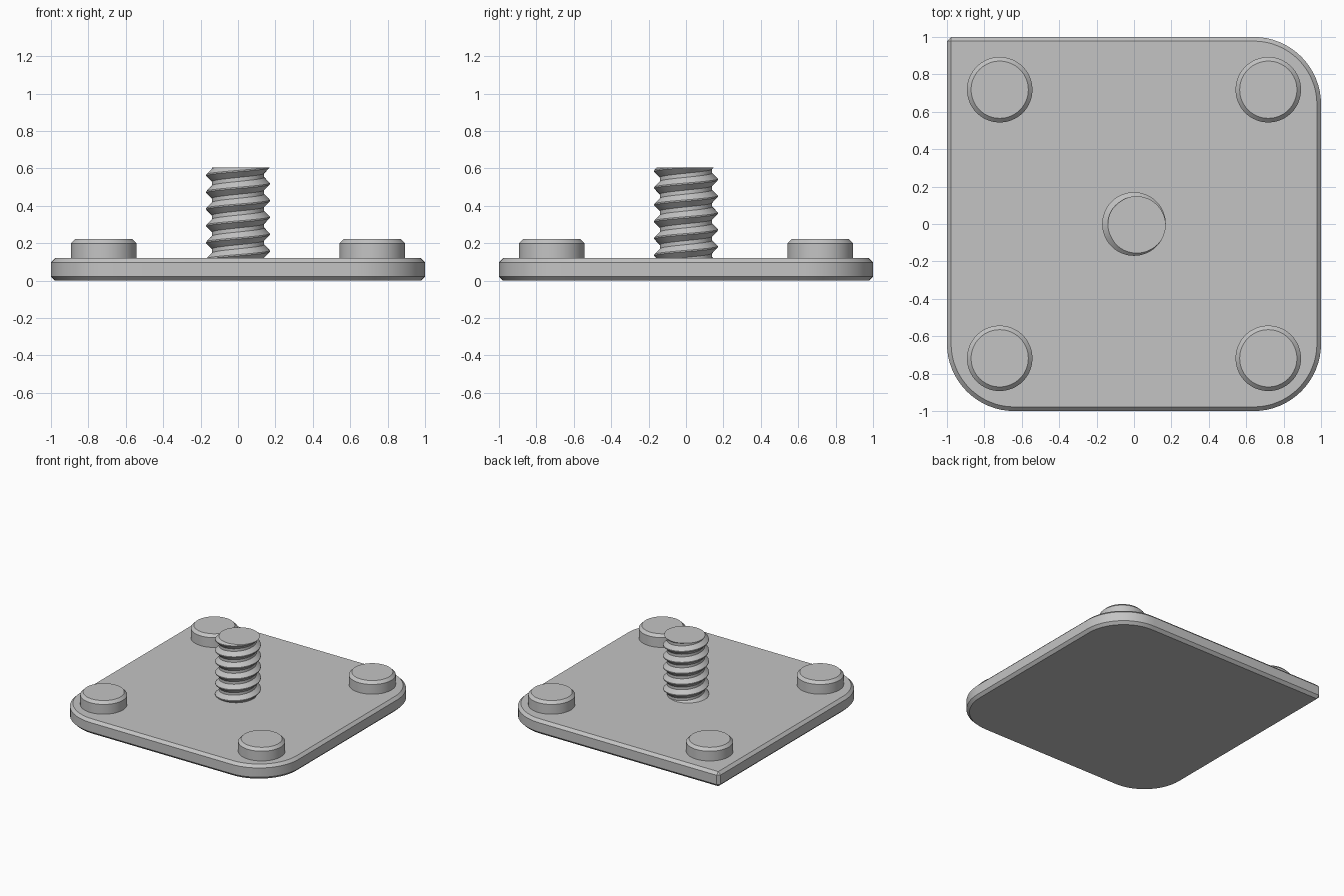
import bpy
import bmesh
from math import cos, sin, pi, radians

cube = bpy.data.objects.get("Cube")
if cube:
    bpy.data.objects.remove(cube, do_unlink=True)

PLATE_TOP = 0.12
CHAMFER = 0.022

grey = bpy.data.materials.new("plain grey")
grey.use_nodes = True
grey.diffuse_color = (0.55, 0.55, 0.55, 1)
grey.node_tree.nodes["Principled BSDF"].inputs["Base Color"].default_value = grey.diffuse_color


def finish(name, bm, chamfer=0.0, smooth=30):
    """Turn a bmesh into a named object with optional chamfered edges."""
    bmesh.ops.recalc_face_normals(bm, faces=bm.faces)
    mesh = bpy.data.meshes.new(name)
    bm.to_mesh(mesh)
    bm.free()
    mesh.materials.append(grey)
    obj = bpy.data.objects.new(name, mesh)
    bpy.context.collection.objects.link(obj)
    bpy.ops.object.select_all(action="DESELECT")
    obj.select_set(True)
    bpy.context.view_layer.objects.active = obj
    if chamfer:
        mod = obj.modifiers.new("chamfer", "BEVEL")
        mod.width = chamfer
        mod.segments = 1
        mod.limit_method = "ANGLE"
        mod.angle_limit = radians(40)
        mod.use_clamp_overlap = False
        bpy.ops.object.modifier_apply(modifier=mod.name)
    bpy.ops.object.shade_smooth_by_angle(angle=radians(smooth))
    return obj


def prism(outline, z0, z1):
    """Extrude a closed outline from z0 to z1."""
    bm = bmesh.new()
    face = bm.faces.new([bm.verts.new((x, y, z0)) for x, y in outline])
    grown = bmesh.ops.extrude_face_region(bm, geom=[face])["geom"]
    top = [g for g in grown if isinstance(g, bmesh.types.BMVert)]
    bmesh.ops.translate(bm, verts=top, vec=(0, 0, z1 - z0))
    return bm


def arc(cx, cy, r, start, sweep, steps):
    return [(cx + r * cos(start + sweep * i / steps),
             cy + r * sin(start + sweep * i / steps)) for i in range(steps + 1)]


# Base plate: three rounded corners and one square corner
R = 0.36
C = 1 - R
outline = arc(C, C, R, 0, pi / 2, 16) + [(-1, 1)]
outline += arc(-C, -C, R, pi, pi / 2, 16) + arc(C, -C, R, 1.5 * pi, pi / 2, 16)
finish("base_plate", prism(outline, 0, PLATE_TOP), CHAMFER)

# Four round pads near the corners
for side, sx in (("left", 1), ("right", -1)):
    for end, sy in (("front", -1), ("back", 1)):
        ring = arc(sx * 0.718, sy * 0.718, 0.175, 0, 2 * pi, 64)[:-1]
        finish(f"{end}_{side}_pad", prism(ring, 0.07, 0.222), CHAMFER)

# Central threaded stud: a right-handed helical V thread cut flat at both ends
PITCH = 0.09
ROOT, CREST = 0.14, 0.17
Z_LOW, Z_HIGH = PLATE_TOP - 0.01, 0.605
PHASE = 0.515
STEPS = 64
# Thread section over one pitch: (fraction of pitch, radius)
SECTION = [(0, CREST), (0.08, CREST), (0.42, ROOT), (0.66, ROOT), (1, CREST)]


def thread_radius(t):
    for (a, ra), (b, rb) in zip(SECTION, SECTION[1:]):
        if t <= b:
            return ra + (rb - ra) * (t - a) / (b - a)
    return CREST


bm = bmesh.new()
columns = []
for j in range(STEPS + 1):
    turn = j / STEPS
    column = []
    for k in range(-8, 4):
        for frac, _ in SECTION[:-1]:
            shift = PHASE + PITCH * turn
            z = min(max(shift + PITCH * (k + frac), Z_LOW), Z_HIGH)
            r = thread_radius(((z - shift) / PITCH + 1e-6) % 1)
            a = 2 * pi * turn
            column.append(bm.verts.new((r * cos(a), r * sin(a), z)))
    columns.append(column)
for one, two in zip(columns, columns[1:]):
    for i in range(len(one) - 1):
        bm.faces.new((one[i], two[i], two[i + 1], one[i + 1]))
bmesh.ops.remove_doubles(bm, verts=bm.verts, dist=0.0002)
bmesh.ops.holes_fill(bm, edges=[e for e in bm.edges if e.is_boundary], sides=0)
finish("threaded_stud", bm, smooth=25)
